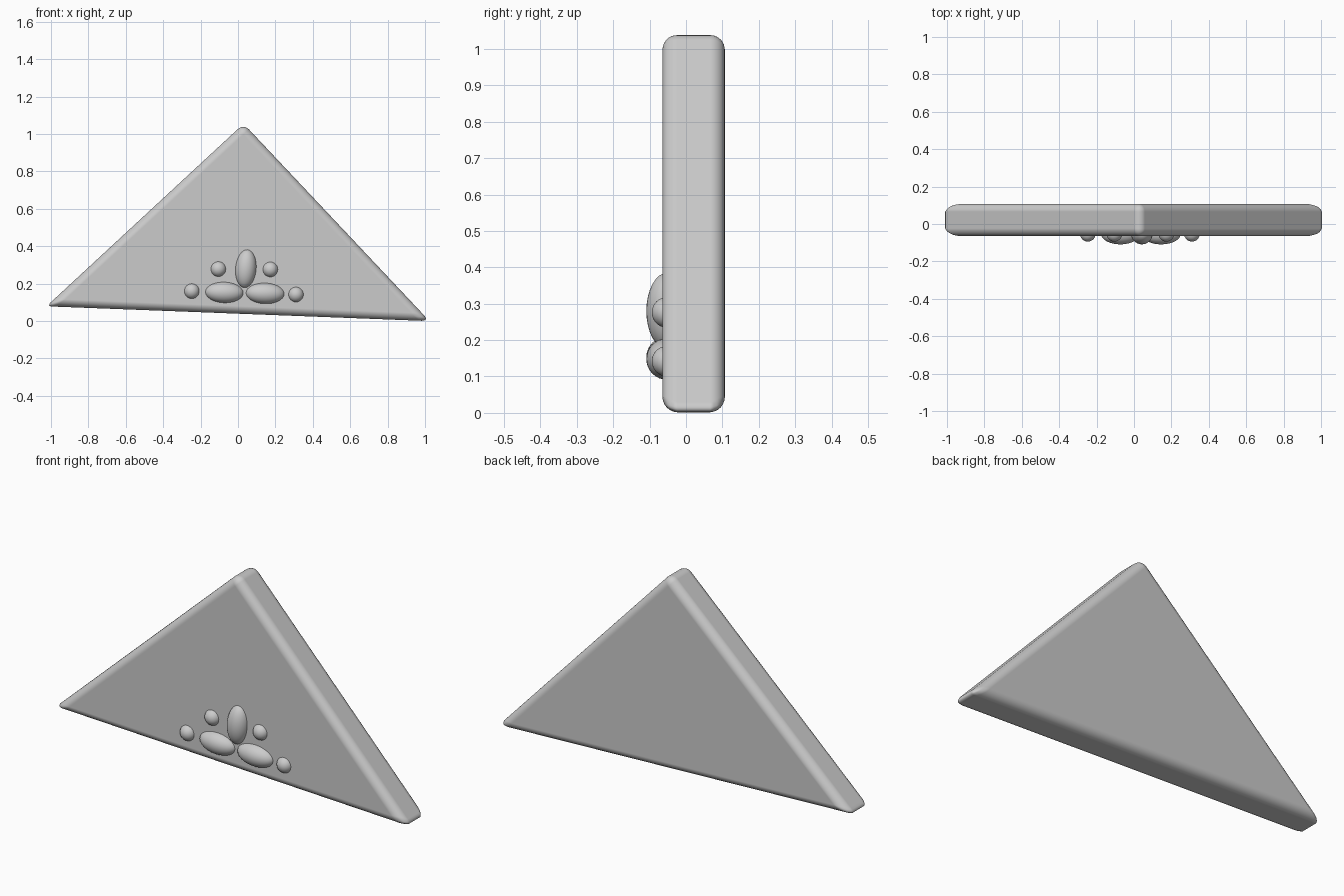
import bpy
import bmesh
from math import radians

cube = bpy.data.objects.get("Cube")
if cube:
    bpy.data.objects.remove(cube, do_unlink=True)

# Single plain grey for everything
GREY = (0.6, 0.6, 0.6, 1.0)
grey = bpy.data.materials.new("plain_grey")
grey.use_nodes = True
grey.diffuse_color = GREY
for node in grey.node_tree.nodes:
    if node.type == 'BSDF_PRINCIPLED':
        node.inputs["Base Color"].default_value = GREY

# Slab: a triangle profile extruded front to back, edges rounded
FRONT, BACK = -0.065, 0.107
CORNERS = [(-1.024, 0.079), (1.024, 0.0), (0.03, 1.055)]

bm = bmesh.new()
face = bm.faces.new([bm.verts.new((x, FRONT, z)) for x, z in CORNERS])
extruded = bmesh.ops.extrude_face_region(bm, geom=[face], use_keep_orig=True)
bmesh.ops.translate(bm, vec=(0, BACK - FRONT, 0),
                    verts=[v for v in extruded["geom"] if isinstance(v, bmesh.types.BMVert)])
bmesh.ops.recalc_face_normals(bm, faces=bm.faces)
mesh = bpy.data.meshes.new("triangular_slab")
bm.to_mesh(mesh)
bm.free()
mesh.materials.append(grey)
mesh.shade_smooth()
slab = bpy.data.objects.new("triangular_slab", mesh)
bpy.context.collection.objects.link(slab)
bevel = slab.modifiers.new("rounded_edges", 'BEVEL')
bevel.width = 0.041
bevel.segments = 6
bevel.limit_method = 'NONE'
bevel.harden_normals = True


def pebble(name, x, z, length, width, angle=0):
    """Ellipsoid half sunk in the front face, long axis turned by angle."""
    bpy.ops.mesh.primitive_uv_sphere_add(segments=32, ring_count=16, radius=1,
                                         location=(x, -0.052, z),
                                         rotation=(0, radians(angle), 0))
    ob = bpy.context.object
    ob.name = name
    ob.scale = (length, width, width)
    ob.data.materials.append(grey)
    bpy.ops.object.shade_smooth()


# Flower ornament: three petals and four beads
pebble("upper_petal", 0.042, 0.28, 0.105, 0.057, -85)
pebble("right_petal", -0.073, 0.153, 0.104, 0.057, 2)
pebble("left_petal", 0.145, 0.148, 0.105, 0.057, 2)
for name, x, z in [("right_inner_bead", -0.105, 0.278), ("left_inner_bead", 0.173, 0.276),
                   ("right_outer_bead", -0.247, 0.16), ("left_outer_bead", 0.31, 0.142)]:
    pebble(name, x, z, 0.042, 0.042)
